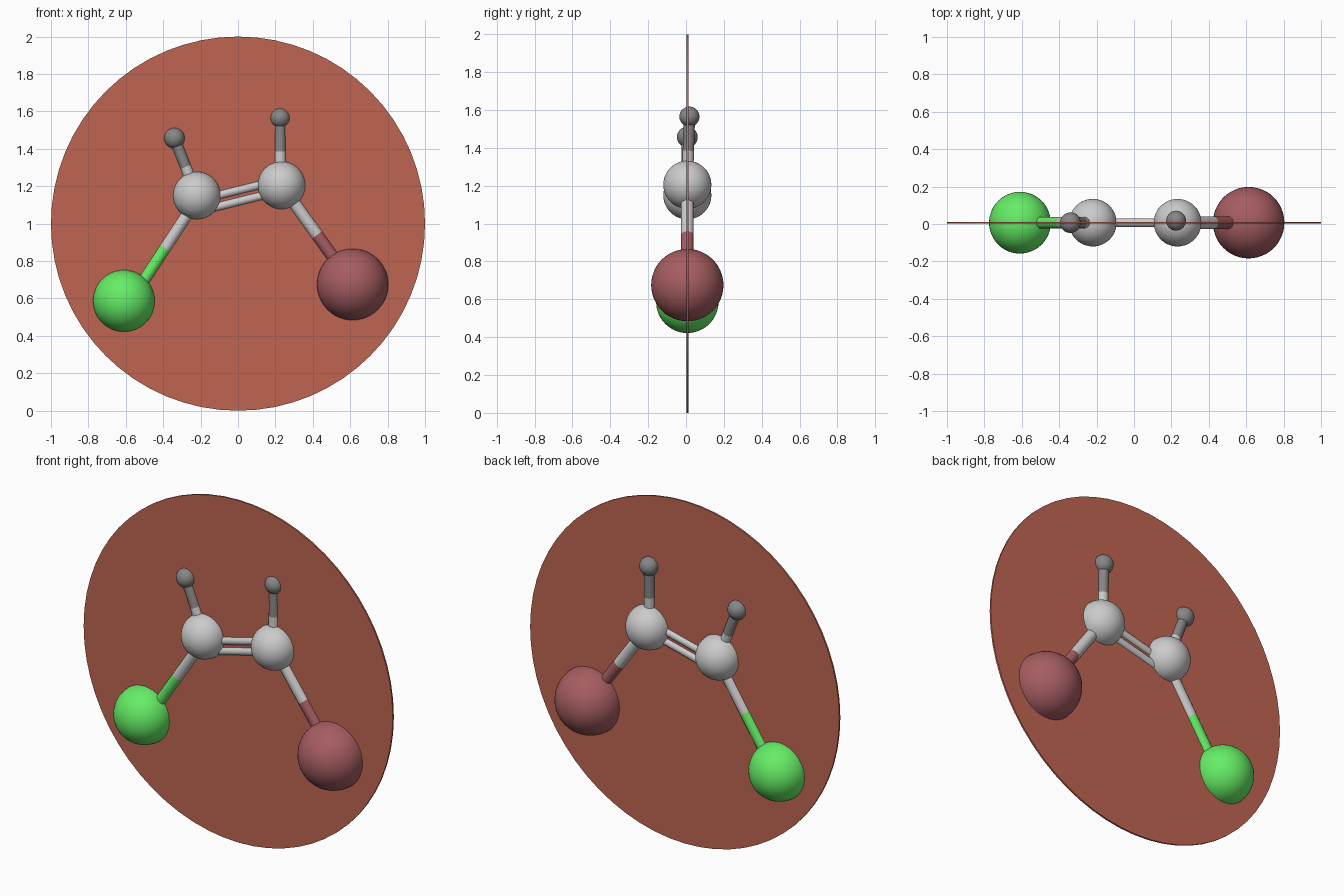
import bpy
from math import pi
from mathutils import Vector

if "Cube" in bpy.data.objects:
    bpy.data.objects.remove(bpy.data.objects["Cube"])

Y = 0.007


def material(name, rgb):
    m = bpy.data.materials.new(name)
    m.diffuse_color = (*rgb, 1)
    m.use_nodes = True
    m.node_tree.nodes["Principled BSDF"].inputs["Base Color"].default_value = m.diffuse_color
    return m


green = material("green", (0.13, 0.85, 0.13))
dark_red = material("dark_red", (0.38, 0.11, 0.12))
dark_grey = material("dark_grey", (0.24, 0.24, 0.24))
brick = material("brick", (0.52, 0.13, 0.085))


def finish(name, mat):
    ob = bpy.context.object
    ob.name = name
    if mat:
        ob.data.materials.append(mat)
    bpy.ops.object.shade_smooth_by_angle()
    return ob


def ball(name, x, z, r, mat=None, y=Y):
    bpy.ops.mesh.primitive_uv_sphere_add(segments=48, ring_count=24, radius=r, location=(x, y, z))
    finish(name, mat)


def rod(name, a, b, r, mat=None):
    a, b = Vector(a), Vector(b)
    d = b - a
    bpy.ops.mesh.primitive_cylinder_add(vertices=24, radius=r, depth=d.length, location=(a + b) / 2,
                                        rotation=d.to_track_quat('Z', 'Y').to_euler())
    finish(name, mat)


def split_rod(name, a, b, r, mat, t=0.5):
    # two-coloured bond: grey from a to the split, coloured to b
    a, b = Vector(a), Vector(b)
    m = a.lerp(b, t)
    rod(name + "_inner", a, m, r)
    rod(name + "_outer", m, b, r, mat)


# backing disc
bpy.ops.mesh.primitive_cylinder_add(vertices=64, radius=1, depth=0.01, location=(0, Y, 1),
                                    rotation=(pi / 2, 0, 0))
finish("backing_disc", brick)

# atoms
ball("carbon_left", -0.22, 1.15, 0.127)
ball("carbon_right", 0.233, 1.205, 0.127)
ball("green_atom", -0.61, 0.587, 0.165, green)
ball("red_atom", 0.613, 0.675, 0.191, dark_red)
ball("small_atom_left", -0.34, 1.457, 0.055, dark_grey)
ball("small_atom_right", 0.225, 1.565, 0.053, dark_grey, 0.018)

# single bonds
split_rod("green_bond", (-0.205, Y, 1.15), (-0.575, Y, 0.587), 0.031, green)
split_rod("red_bond", (0.233, Y, 1.205), (0.613, Y, 0.675), 0.033, dark_red)
split_rod("left_small_bond", (-0.22, Y, 1.15), (-0.34, Y, 1.457), 0.03, dark_grey)
split_rod("right_small_bond", (0.228, Y, 1.205), (0.225, 0.018, 1.565), 0.03, dark_grey)

# double bond
for side, off in (("upper", 0.03), ("lower", -0.03)):
    rod("double_bond_" + side, (-0.2, Y, 1.098 + off), (0.22, Y, 1.202 + off), 0.022)
